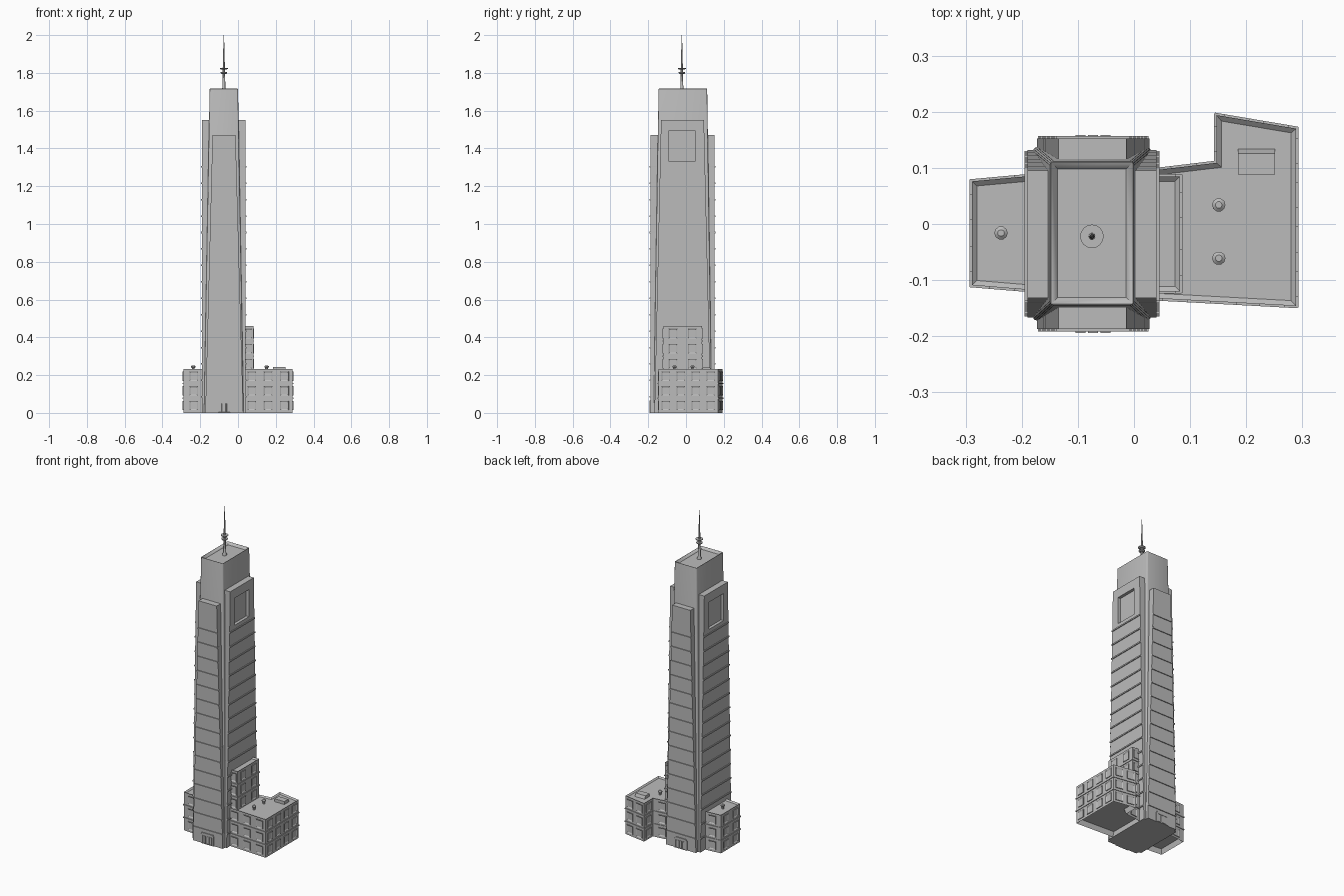
import bpy, bmesh, math
from mathutils import Vector

if "Cube" in bpy.data.objects:
    bpy.data.objects.remove(bpy.data.objects["Cube"], do_unlink=True)

stone = bpy.data.materials.new("light grey stone")
stone.use_nodes = True
GREY = (0.5, 0.5, 0.5, 1)
stone.diffuse_color = GREY
stone.node_tree.nodes["Principled BSDF"].inputs["Base Color"].default_value = GREY


def finish(bm, name, smooth=False):
    bmesh.ops.recalc_face_normals(bm, faces=bm.faces)
    mesh = bpy.data.meshes.new(name)
    bm.to_mesh(mesh)
    bm.free()
    obj = bpy.data.objects.new(name, mesh)
    bpy.context.collection.objects.link(obj)
    mesh.materials.append(stone)
    if smooth:
        bpy.ops.object.select_all(action="DESELECT")
        obj.select_set(True)
        bpy.context.view_layer.objects.active = obj
        bpy.ops.object.shade_smooth_by_angle(angle=math.radians(35))
    return obj


def prism(bm, low, high, z0, z1):
    """Join two matching outlines; returns the bottom, top and side faces."""
    a = [bm.verts.new((x, y, z0)) for x, y in low]
    b = [bm.verts.new((x, y, z1)) for x, y in high]
    n = len(a)
    sides = [bm.faces.new((a[i], a[(i + 1) % n], b[(i + 1) % n], b[i])) for i in range(n)]
    bottom, top = bm.faces.new(a[::-1]), bm.faces.new(b)
    bm.normal_update()
    return bottom, top, sides


def sink(bm, face, border, depth):
    bmesh.ops.inset_individual(bm, faces=[face], thickness=border, depth=-depth,
                               use_even_offset=True)


def rect(x0, x1, y0, y1):
    return [(x0, y0), (x1, y0), (x1, y1), (x0, y1)]


def lathe(name, profile, x, y, sides):
    bm = bmesh.new()
    rings = [[bm.verts.new((x + r * math.cos(math.tau * i / sides),
                            y + r * math.sin(math.tau * i / sides), z))
              for i in range(sides)] for r, z in profile]
    for a, b in zip(rings, rings[1:]):
        for i in range(sides):
            j = (i + 1) % sides
            bm.faces.new((a[i], a[j], b[j], b[i]))
    bm.faces.new(rings[0][::-1])
    bm.faces.new(rings[-1])
    return finish(bm, name, True)


def wall_block(bm, p, q, t0, t1, z0, z1, depth, border=0, dent=0):
    """Block standing out from the wall p-q, optionally with a sunken front."""
    p, q = Vector(p), Vector(q)
    along = (q - p).normalized()
    out = Vector((along.y, -along.x))
    base = [p + along * t0 + out * depth, p + along * t1 + out * depth,
            p + along * t1 - out * 0.003, p + along * t0 - out * 0.003]
    _, _, sides = prism(bm, base, base, z0, z1)
    if border:
        sink(bm, sides[0], border, dent)


def wall_pairs(outline):
    return list(zip(outline, outline[1:] + outline[:1]))


# Tapered core with rounded corners and a sunken roof
core_low, core_high = rect(-0.18, 0.03, -0.172, 0.137), rect(-0.15, 0.0, -0.145, 0.112)
bm = bmesh.new()
_, top, _ = prism(bm, core_low, core_high, 0, 1.72)
sink(bm, top, 0.014, 0.018)
round_edges = [e for e in bm.edges
               if abs(e.verts[0].co.z - e.verts[1].co.z) > 1
               or all(abs(v.co.z - 1.72) < 0.001 and
                      (v.co.x < -0.145 or v.co.x > -0.005) for v in e.verts)
               or all(abs(v.co.z - 1.72) < 0.001 and
                      (v.co.y < -0.14 or v.co.y > 0.108) for v in e.verts)]
bmesh.ops.bevel(bm, geom=round_edges, offset=0.007, segments=3, profile=0.5, affect="EDGES")
finish(bm, "tower_core", True)

# Two crossing slabs make the four facade panels
side_low, side_high = rect(-0.19, 0.04, -0.167, 0.132), rect(-0.19, 0.04, -0.132, 0.095)
front_low, front_high = rect(-0.173, 0.028, -0.187, 0.152), rect(-0.135, -0.013, -0.187, 0.152)
panels = {"side": (side_low, side_high, 1.55), "front_back": (front_low, front_high, 1.47)}
for name, (low, high, height) in panels.items():
    bm = bmesh.new()
    prism(bm, low, high, 0, height)
    slab = finish(bm, name + "_panels")

    # Square recess high on the two side panels
    if name == "side":
        for x in (-0.19, 0.04):
            bm = bmesh.new()
            box = rect(x - 0.018, x + 0.018, -0.09, 0.048)
            prism(bm, box, box, 1.33, 1.495)
            cutter = finish(bm, "recess_cutter")
            cutter.hide_render = True
            mod = slab.modifiers.new("recess", "BOOLEAN")
            mod.operation, mod.solver, mod.object = "DIFFERENCE", "EXACT", cutter
            bpy.context.view_layer.objects.active = slab
            bpy.ops.object.modifier_apply(modifier=mod.name)
            bpy.data.objects.remove(cutter, do_unlink=True)

    # Floor ledges follow the taper
    bm = bmesh.new()
    for i in range(15):
        z = 0.085 + i * 0.087
        ring = [Vector(a).lerp(Vector(b), z / height) for a, b in zip(low, high)]
        (x0, y0), (x1, y1) = ring[0], ring[2]
        gx, gy = (0.005, 0.0) if name == "side" else (0.0, 0.005)
        box = rect(x0 - gx, x1 + gx, y0 - gy, y1 + gy)
        prism(bm, box, box, z - 0.004, z + 0.004)
    finish(bm, name + "_ledges")

# Entrances at the front and back
for name, p, q in (("front", (-0.116, -0.187), (-0.03, -0.187)),
                   ("back", (-0.03, 0.152), (-0.116, 0.152))):
    bm = bmesh.new()
    wall_block(bm, p, q, 0, 0.086, 0, 0.058, 0.005)
    wall_block(bm, p, q, 0.005, 0.081, 0.058, 0.066, 0.005)
    for t in (0.012, 0.034, 0.056):
        wall_block(bm, p, q, t, t + 0.018, 0.003, 0.05, 0.007, 0.003, 0.006)
    finish(bm, name + "_entrance")


# Annexes with parapet, hollow underside, storey bands and framed windows
def annex(name, outline, z0, z1, rows, pitch, hidden):
    bm = bmesh.new()
    bottom, top, _ = prism(bm, outline, outline, z0, z1)
    sink(bm, top, 0.009, 0.008)
    if z0 == 0:
        sink(bm, bottom, 0.009, 0.03)
    finish(bm, name + "_walls")
    bands, frames = bmesh.new(), bmesh.new()
    storey = (z1 - z0) / rows
    for i, (p, q) in enumerate(wall_pairs(outline)):
        if i in hidden:
            continue
        length = (Vector(q) - Vector(p)).length
        cols = max(1, round(length / pitch))
        for r in range(rows):
            z = z0 + r * storey
            if r:
                wall_block(bands, p, q, -0.003, length + 0.003, z - 0.003, z + 0.003, 0.004)
            for c in range(cols):
                mid = length * (c + 0.5) / cols
                half = min(0.023, length * 0.36)
                wall_block(frames, p, q, mid - half, mid + half,
                           z + 0.014, z + storey - 0.014, 0.004, 0.006, 0.0035)
    finish(bands, name + "_bands")
    finish(frames, name + "_windows")


annex("left_annex", [(0.03, -0.132), (0.289, -0.146), (0.289, 0.17), (0.147, 0.194),
                     (0.147, 0.109), (0.03, 0.095)], 0, 0.233, 3, 0.09, {5})
annex("right_annex", [(-0.18, 0.086), (-0.289, 0.076), (-0.289, -0.109), (-0.18, -0.118)],
      0, 0.233, 3, 0.09, {3})
annex("tall_annex", rect(0.03, 0.082, -0.12, 0.085), 0.22, 0.46, 3, 0.095, {3})

# Roof hatch with a sloping back
bm = bmesh.new()
prism(bm, rect(0.185, 0.251, 0.088, 0.136), rect(0.185, 0.251, 0.088, 0.126), 0.22, 0.243)
finish(bm, "roof_hatch")

# Mushroom roof vents
vent = [(0.007, 0.22), (0.007, 0.238), (0.012, 0.241), (0.012, 0.247), (0.006, 0.252)]
for i, (x, y) in enumerate([(-0.237, -0.016), (0.151, 0.034), (0.151, -0.061)]):
    lathe(f"roof_vent_{i + 1}", vent, x, y, 10)

# Antenna with two collars
mast = [(0.012, 1.695), (0.012, 1.71), (0.008, 1.72), (0.007, 1.79), (0.005, 1.85),
        (0.004, 1.9), (0.001, 2.0)]
lathe("antenna_mast", mast, -0.075, -0.022, 10)
for z, r in ((1.8, 0.018), (1.822, 0.021)):
    lathe("antenna_collar", [(r * 0.7, z - 0.005), (r, z), (r, z + 0.004)], -0.075, -0.022, 16)
